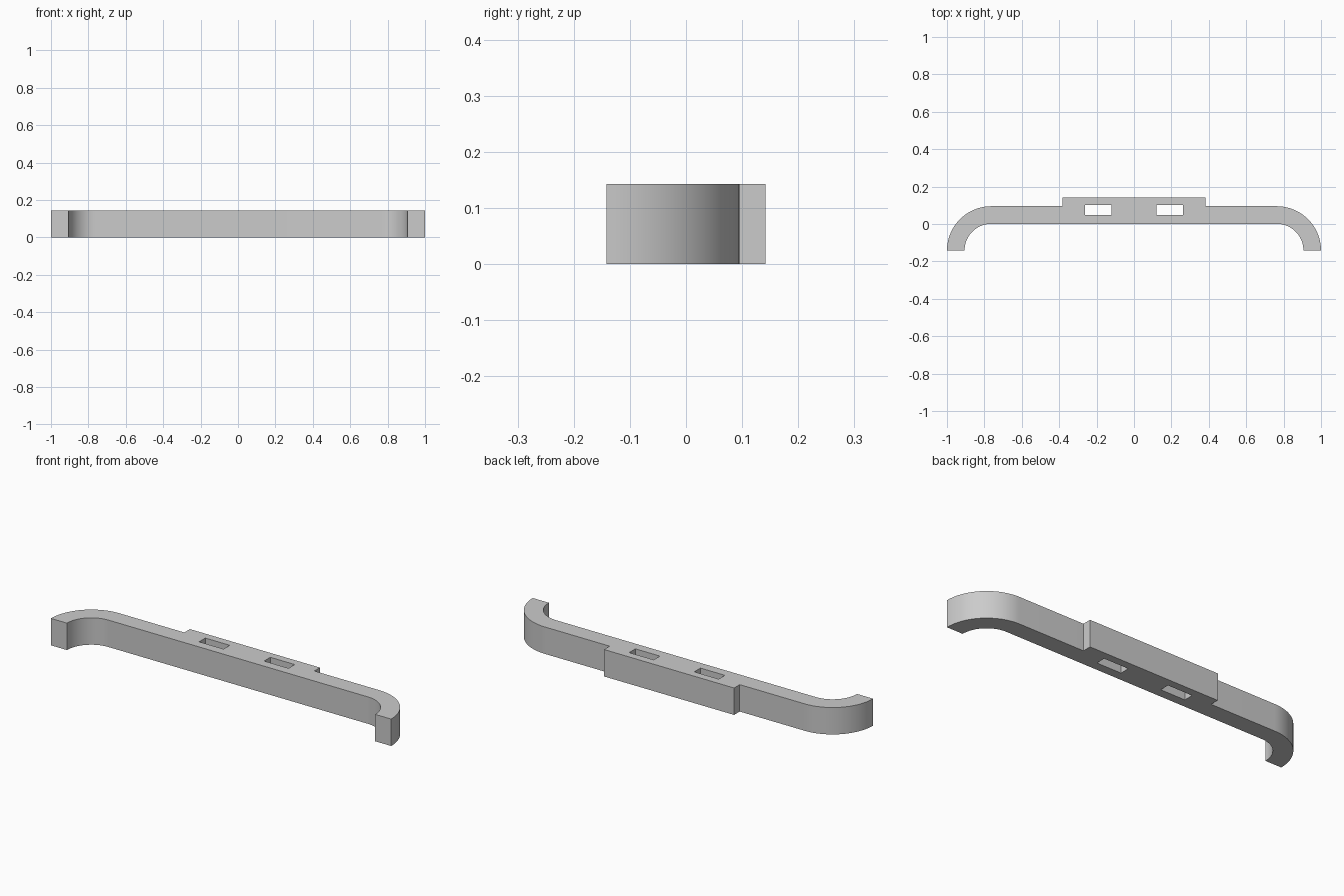
import bpy
import bmesh
from math import sin, cos, pi

cube = bpy.data.objects.get("Cube")
if cube:
    bpy.data.objects.remove(cube, do_unlink=True)

HEIGHT = 0.143
END_Y = -0.142                   # front ends of the arms, also the bend centre
OUTER, INNER = 0.237, 0.143      # bend radii
BEND_X = 1 - OUTER
PAD_X, PAD_Y = 0.382, 0.142      # raised pad on the back
STEPS = 24

grey = bpy.data.materials.new("light_grey")
grey.use_nodes = True
colour = (0.6, 0.6, 0.6, 1)
grey.diffuse_color = colour
grey.node_tree.nodes["Principled BSDF"].inputs["Base Color"].default_value = colour


def arc(radius):
    """Quarter bend from the arm end to the straight bar."""
    angles = [pi / 2 * i / STEPS for i in range(STEPS + 1)]
    return [(BEND_X + radius * cos(a), END_Y + radius * sin(a)) for a in angles]


def mirrored(points):
    return [(-x, y) for x, y in reversed(points)]


def add_loop(curve, points):
    spline = curve.splines.new("POLY")
    spline.points.add(len(points) - 1)
    for p, (x, y) in zip(spline.points, points):
        p.co = (x, y, 0, 1)
    spline.use_cyclic_u = True


# Plan outline: outer edge with the pad, then back along the inner edge
back = arc(OUTER) + [(PAD_X, END_Y + OUTER), (PAD_X, PAD_Y)]
front = arc(INNER)
outline = back + mirrored(back) + [(-x, y) for x, y in front] + front[::-1]

curve = bpy.data.curves.new("curved_bar", "CURVE")
curve.dimensions = "2D"
curve.fill_mode = "BOTH"
curve.extrude = HEIGHT / 2
add_loop(curve, outline)

# Two slots through the bar
slot = [(0.119, 0.049), (0.263, 0.049), (0.263, 0.101), (0.119, 0.101)]
add_loop(curve, slot)
add_loop(curve, mirrored(slot))

bar = bpy.data.objects.new("curved_bar", curve)
bpy.context.collection.objects.link(bar)
bpy.ops.object.select_all(action="DESELECT")
bar.select_set(True)
bpy.context.view_layer.objects.active = bar
bpy.ops.object.convert(target="MESH")
bar = bpy.context.object

# Weld the caps to the walls and stand the bar on the floor
bm = bmesh.new()
bm.from_mesh(bar.data)
bmesh.ops.remove_doubles(bm, verts=bm.verts, dist=0.0001)
bmesh.ops.translate(bm, verts=bm.verts, vec=(0, 0, HEIGHT / 2))
bmesh.ops.recalc_face_normals(bm, faces=bm.faces)
bm.to_mesh(bar.data)
bm.free()

bar.data.materials.clear()
bar.data.materials.append(grey)
bpy.ops.object.shade_smooth_by_angle()
